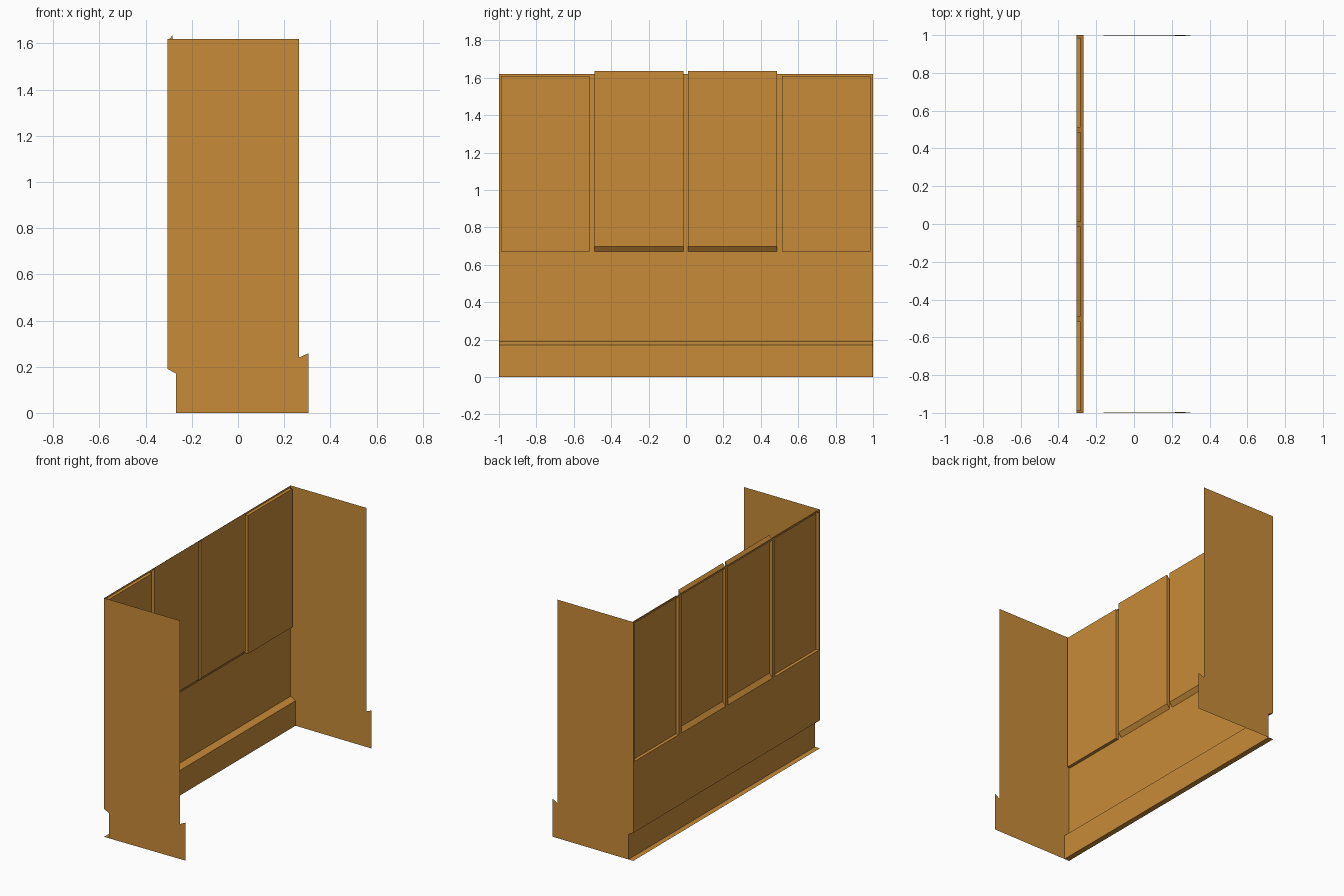
import bpy, bmesh

if "Cube" in bpy.data.objects:
    bpy.data.objects.remove(bpy.data.objects["Cube"])

mat = bpy.data.materials.new("ochre")
mat.diffuse_color = (0.58, 0.26, 0.04, 1)
mat.use_nodes = True
mat.node_tree.nodes["Principled BSDF"].inputs["Base Color"].default_value = mat.diffuse_color

X_OUT, X_BASE, X_IN = -0.305, -0.268, -0.283   # wall face, plinth face, recessed panel face
X_END, X_FOOT = 0.265, 0.305                   # open edges of the side walls
Z_STEP, Z_WALL, TOP = 0.17, 0.19, 1.62
SILL, HEAD = 0.67, 1.608


def sheet(name, quads):
    """Open surface from polygons, shared corners welded."""
    bm = bmesh.new()
    for q in quads:
        bm.faces.new([bm.verts.new(p) for p in q])
    bmesh.ops.remove_doubles(bm, verts=bm.verts, dist=0.0005)
    me = bpy.data.meshes.new(name)
    bm.to_mesh(me)
    bm.free()
    me.materials.append(mat)
    ob = bpy.data.objects.new(name, me)
    bpy.context.collection.objects.link(ob)
    return ob


def rect(x, y0, y1, z0, z1):
    """Upright rectangle facing -x."""
    return [(x, y1, z0), (x, y0, z0), (x, y0, z1), (x, y1, z1)][::-1]


# Long wall: lower band, window frame, sloped ledge, plinth and ground strip
windows = [(-0.99, -0.516, 0), (-0.49, -0.014, 0.029), (0.01, 0.486, 0.029), (0.512, 0.986, 0)]
edges = [-1] + [y for w in windows for y in w[:2]] + [1]
wall = []
for i, (a, b) in enumerate(zip(edges, edges[1:])):
    wall.append(rect(X_OUT, a, b, Z_WALL, SILL))
    wall.append(rect(X_OUT, a, b, HEAD, TOP))
    if i % 2 == 0:
        wall.append(rect(X_OUT, a, b, SILL, HEAD))
profile = [(X_OUT, Z_WALL), (X_BASE, Z_STEP), (X_BASE, 0), (X_OUT, 0)]
for (xa, za), (xb, zb) in zip(profile, profile[1:]):
    wall.append([(xa, -1, za), (xb, -1, zb), (xb, 1, zb), (xa, 1, za)])
sheet("long_wall", wall)

# Recessed panels: the middle pair is shifted up, giving sloped sills and heads
for i, (a, b, lift) in enumerate(windows):
    front = rect(X_OUT, a, b, SILL, HEAD)
    back = rect(X_IN, a, b, SILL + lift, HEAD + lift)
    quads = [back]
    for k in range(4):
        n = (k + 1) % 4
        quads.append([front[k], front[n], back[n], back[k]])
    sheet(f"recessed_panel_{i + 1}", quads)

# Side walls: stepped outline, foot edge leaning in slightly
outline = [(X_BASE, 0), (X_FOOT, 0), (X_FOOT, 0.258), (X_END, 0.24),
           (X_END, TOP), (X_OUT, TOP), (X_OUT, Z_WALL), (X_BASE, Z_STEP)]
for side, label in ((-1, "front"), (1, "back")):
    pts = [(x, side * (0.996 if x == X_FOOT else 1), z) for x, z in outline]
    sheet(label + "_side_wall", [pts if side < 0 else pts[::-1]])
